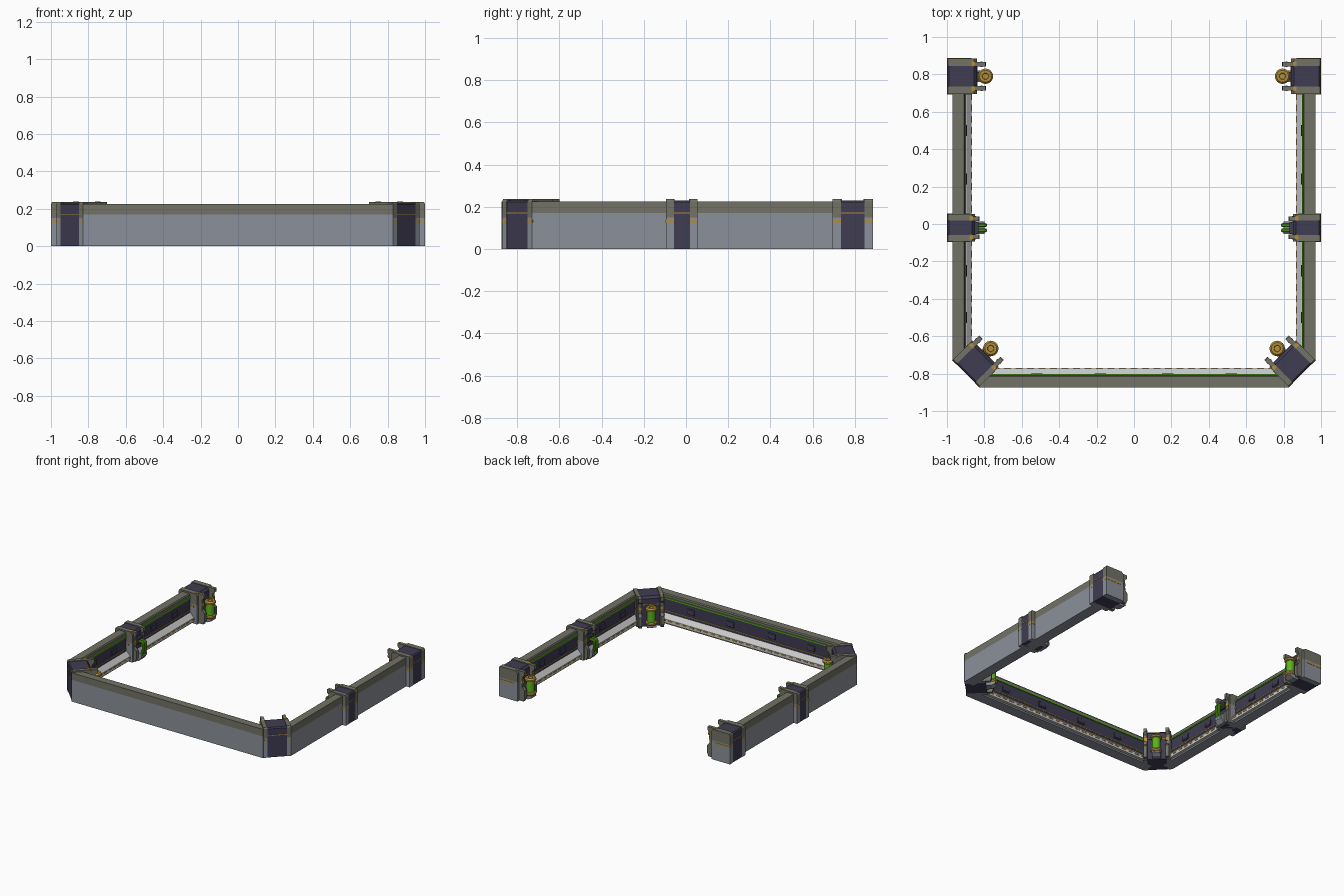
import bpy, bmesh, math
from mathutils import Matrix, Vector

if "Cube" in bpy.data.objects:
    bpy.data.objects.remove(bpy.data.objects["Cube"])


def mat(name, r, g, b):
    m = bpy.data.materials.new(name)
    m.diffuse_color = (r, g, b, 1)
    m.use_nodes = True
    m.node_tree.nodes["Principled BSDF"].inputs["Base Color"].default_value = m.diffuse_color
    return m


OLIVE = mat("olive", .17, .17, .135)
GREY = mat("steel", .26, .28, .32)
DARK = mat("dark", .05, .045, .085)
GOLD = mat("gold", .45, .27, .04)
GREEN = mat("green", .11, .45, .01)
LIGHT = mat("light", .62, .62, .6)


def frame(origin, u, v):
    """Local frame: u along the wall, v inward, z up."""
    u, v = Vector(u).normalized(), Vector(v).normalized()
    return Matrix(((u.x, v.x, 0, origin[0]), (u.y, v.y, 0, origin[1]), (0, 0, 1, 0), (0, 0, 0, 1)))


def finish(name, bm, m, mirror, smooth=False):
    bmesh.ops.recalc_face_normals(bm, faces=bm.faces)
    me = bpy.data.meshes.new(name)
    bm.to_mesh(me)
    bm.free()
    me.materials.append(m)
    ob = bpy.data.objects.new(name, me)
    bpy.context.collection.objects.link(ob)
    if mirror:
        ob.modifiers.new("mirror", 'MIRROR').use_mirror_merge = False
    if smooth:
        bpy.context.view_layer.objects.active = ob
        ob.select_set(True)
        bpy.ops.object.shade_smooth_by_angle()
        ob.select_set(False)


def rect(v0, v1, z0, z1):
    return [(v0, z0), (v0, z1), (v1, z1), (v1, z0)]


def prisms(name, M, m, pieces, mirror=True):
    """Extrude (v, z) profiles between u0 and u1."""
    bm = bmesh.new()
    for u0, u1, prof in pieces:
        a = [bm.verts.new(M @ Vector((u0, v, z))) for v, z in prof]
        b = [bm.verts.new(M @ Vector((u1, v, z))) for v, z in prof]
        bm.faces.new(a)
        bm.faces.new(b)
        for i in range(len(a)):
            j = (i + 1) % len(a)
            bm.faces.new((a[i], a[j], b[j], b[i]))
    finish(name, bm, m, mirror)


def lathe(name, M, m, v, prof, n=20):
    """Turned part around a vertical axis at (0, v)."""
    bm = bmesh.new()
    rings = [[bm.verts.new(M @ Vector((r * math.cos(2 * math.pi * i / n), v + r * math.sin(2 * math.pi * i / n), z)))
              for i in range(n)] for r, z in prof]
    for a, b in zip(rings, rings[1:]):
        for i in range(n):
            j = (i + 1) % n
            bm.faces.new((a[i], a[j], b[j], b[i]))
    bm.faces.new(rings[0])
    bm.faces.new(rings[-1])
    finish(name, bm, m, True, True)


def pipe(name, M, path, r, n=10):
    """Round tube through (u, v, z) points lying in a constant-u plane."""
    bm = bmesh.new()
    rings = []
    for k, p in enumerate(path):
        t = (Vector(path[min(k + 1, len(path) - 1)]) - Vector(path[max(k - 1, 0)])).normalized()
        x = Vector((1, 0, 0))
        y = t.cross(x)
        rings.append([bm.verts.new(M @ (Vector(p) + r * (x * math.cos(2 * math.pi * i / n) + y * math.sin(2 * math.pi * i / n))))
                      for i in range(n)])
    for a, b in zip(rings, rings[1:]):
        for i in range(n):
            j = (i + 1) % n
            bm.faces.new((a[i], a[j], b[j], b[i]))
    bm.faces.new(rings[0])
    bm.faces.new(rings[-1])
    finish(name, bm, GREEN, True, True)


def wall(name, M, u0, u1, mirror, boxes):
    body = [(0, 0), (0, .17), (.06, .17), (.06, .03), (.085, .012), (.085, 0)]
    prisms(name + "_body", M, GREY, [(u0, u1, body)], mirror)
    prisms(name + "_cap", M, OLIVE, [(u0, u1, [(0, .17), (0, .225), (.06, .225), (.066, .217), (.066, .2), (.06, .17)])], mirror)
    prisms(name + "_panel", M, DARK, [(u0, u1, rect(.05, .067, .07, .185))]
           + [(c - .03, c + .03, [(.06, .11), (.06, .165), (.073, .155), (.077, .12)]) for c in boxes], mirror)
    prisms(name + "_ledge", M, LIGHT, [(u0, u1, [(.06, .015), (.06, .078), (.074, .075), (.102, .045), (.102, .015)])], mirror)
    prisms(name + "_light_strip", M, GREEN, [(u0, u1, rect(.055, .072, .187, .197))], mirror)
    # gold seam and dashed edge trim
    n = int((u1 - u0) / .06)
    dash = [(u0 + (i + .2) * (u1 - u0) / n, u0 + (i + .8) * (u1 - u0) / n, rect(.095, .1045, .03, .04)) for i in range(n)]
    prisms(name + "_gold_trim", M, GOLD, [(u0, u1, rect(.06, .0695, .092, .097))] + dash, mirror)


def post(name, M, core, outer, depth, arm):
    """Dark core clamped between two olive frames with inward arms."""
    prisms(name + "_core", M, DARK, [(-core, core, [(0.002, 0), (.002, .222), (.01, .231), (depth - .015, .231), (depth, .215), (depth, 0)])])
    side = [(0, .15), (0, .225), (.006, .236), (depth - .015, .236), (depth, .22), (depth, .15)]
    armprof = [(depth - .03, .004), (arm - .01, .004), (arm, .03), (arm, .09), (arm - .022, .112), (arm - .022, .19),
               (arm - .004, .208), (arm - .004, .236), (depth - .03, .236)]
    w = min(.022, outer - core)
    caps, arms, lower, gold = [], [], [], [(-core, core, rect(0, depth + .002, .168, .173))]
    for s in (-1, 1):
        caps.append((s * core, s * outer, side))
        lower.append((s * core, s * outer, rect(0, depth, 0, .15)))
        arms.append((s * (core - .003), s * (core + w), armprof))
        gold.append((s * core, s * (outer + .002), rect(-.001, depth - .03, .126, .138)))
        gold.append((s * (core - .005), s * (core + w + .002), rect(arm - .03, arm - .019, .14, .165)))
        gold.append((s * (core + .003), s * (core + w + .002), rect(depth - .03, depth - .01, .2, .238)))
    prisms(name + "_frame_top", M, OLIVE, caps)
    prisms(name + "_frame_base", M, GREY, lower)
    prisms(name + "_arms", M, OLIVE, arms)
    prisms(name + "_gold_bands", M, GOLD, gold)


def canister(name, M, v):
    lathe(name + "_barrel", M, GREEN, v, [(.03, .05), (.03, .15)])
    for part, z, d in (("top", .148, 1), ("bottom", .055, -1)):
        lathe(name + "_" + part + "_cap", M, GOLD, v,
              [(.034, z - d * .004), (.041, z), (.041, z + d * .012), (.032, z + d * .022), (.018, z + d * .022), (.016, z + d * .016)])
    prisms(name + "_bracket", M, GREY, [(-.03, .03, [(v - .06, .005), (v - .06, .07), (v - .02, .04), (v + .025, .036), (v + .03, .02), (v, .005)])])
    prisms(name + "_clip", M, DARK, [(-.022, .022, rect(v - .06, v - .02, .085, .12))])


# walls
wall("side_wall", frame((-.97, 0), (0, 1, 0), (1, 0, 0)), -.73, .71, True, [-.5, -.25, .24, .5])
wall("front_wall", frame((0, -.875), (1, 0, 0), (0, 1, 0)), -.83, .83, False, [-.52, -.18, .18, .52])

# end posts and corner posts with canisters
end = frame((-1, .79), (0, 1, 0), (1, 0, 0))
post("end_post", end, .055, .095, .16, .21)
canister("end_canister", end, .206)
corner = frame((-.9, -.8), (1, -1, 0), (1, 1, 0))
post("corner_post", corner, .07, .1, .15, .195)
canister("corner_canister", corner, .19)

# middle posts with a foot bracket and paired hoses
mid = frame((-1, -.02), (0, 1, 0), (1, 0, 0))
post("middle_post", mid, .038, .074, .15, .175)
prisms("hose_bracket", mid, GREY, [(-.034, .034, [(.13, .004), (.13, .09), (.165, .085), (.2, .06), (.2, .035), (.175, .004)])])
prisms("hose_socket", mid, DARK, [(-.032, .032, rect(.14, .168, .13, .175))])
arc = [(.19 + .014 * math.sin(a), .136 + .014 * math.cos(a)) for a in [i * math.pi / 12 for i in range(7)]]
for i, u in enumerate((-.014, .014)):
    pipe("green_hose_%d" % i, mid, [(u, .15, .15)] + [(u, v, z) for v, z in arc] + [(u, .204, .09), (u, .19, .05)], .011)
